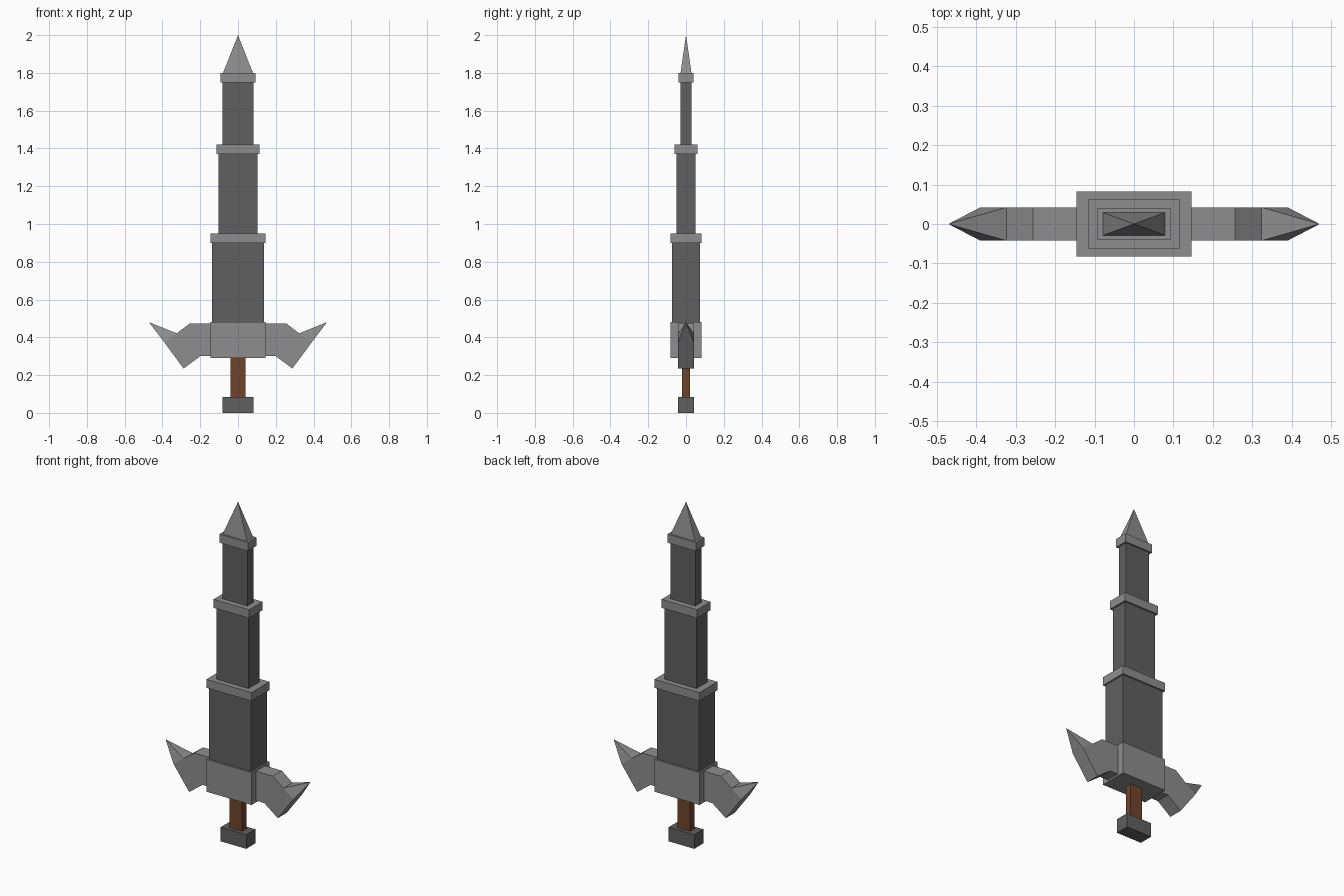
import bpy
import bmesh
from mathutils import Vector

if "Cube" in bpy.data.objects:
    bpy.data.objects.remove(bpy.data.objects["Cube"], do_unlink=True)


def material(name, rgb):
    mat = bpy.data.materials.new(name)
    mat.use_nodes = True
    mat.diffuse_color = (*rgb, 1)
    mat.node_tree.nodes["Principled BSDF"].inputs["Base Color"].default_value = (*rgb, 1)
    return mat


LIGHT = material("light steel", (0.27, 0.27, 0.27))
DARK = material("dark steel", (0.117, 0.117, 0.117))
BROWN = material("brown leather", (0.162, 0.06, 0.025))


def finish(name, bm, mat):
    bmesh.ops.recalc_face_normals(bm, faces=bm.faces)
    mesh = bpy.data.meshes.new(name)
    bm.to_mesh(mesh)
    bm.free()
    mesh.materials.append(mat)
    obj = bpy.data.objects.new(name, mesh)
    bpy.context.collection.objects.link(obj)
    return obj


def box(name, half_x, half_y, z0, z1, mat):
    bm = bmesh.new()
    bmesh.ops.create_cube(bm, size=2)
    for v in bm.verts:
        v.co = (v.co.x * half_x, v.co.y * half_y, z1 if v.co.z > 0 else z0)
    return finish(name, bm, mat)


def pyramid(name, base, apex, mat):
    bm = bmesh.new()
    corners = [bm.verts.new(p) for p in base]
    tip = bm.verts.new(apex)
    bm.faces.new(corners)
    for i, v in enumerate(corners):
        bm.faces.new((v, corners[(i + 1) % len(corners)], tip))
    return finish(name, bm, mat)


def prism(name, profile, half_y, mat):
    bm = bmesh.new()
    face = bm.faces.new([bm.verts.new((x, -half_y, z)) for x, z in profile])
    out = bmesh.ops.extrude_face_region(bm, geom=[face])["geom"]
    moved = [g for g in out if isinstance(g, bmesh.types.BMVert)]
    bmesh.ops.translate(bm, verts=moved, vec=Vector((0, 2 * half_y, 0)))
    return finish(name, bm, mat)


# Handle and central guard block
box("pommel", 0.083, 0.042, 0, 0.083, DARK)
box("grip", 0.04, 0.02, 0.083, 0.29, BROWN)
box("guard_block", 0.146, 0.083, 0.29, 0.48, LIGHT)

# Stepped blade, each section capped by a collar
sections = [
    ("lower", 0.137, 0.073, 0.48, 0.90, 0.146, 0.083),
    ("middle", 0.104, 0.051, 0.95, 1.37, 0.115, 0.062),
    ("upper", 0.081, 0.029, 1.42, 1.75, 0.092, 0.04),
]
for part, hx, hy, z0, z1, cx, cy in sections:
    box(part + "_blade", hx, hy, z0, z1, DARK)
    box(part + "_collar", cx, cy, z1, z1 + 0.05, LIGHT)

# Blade point
px, py, pz = 0.079, 0.029, 1.80
pyramid("blade_point",
        [(-px, -py, pz), (px, -py, pz), (px, py, pz), (-px, py, pz)],
        (0, 0, 2), LIGHT)

# Bent guard arms with upturned spikes
arm = [(0.146, 0.3), (0.2, 0.3), (0.288, 0.235), (0.39, 0.373),
       (0.324, 0.421), (0.256, 0.473), (0.146, 0.473)]
w = 0.042
for side, s in (("left", 1), ("right", -1)):
    prism(side + "_guard_arm", [(s * x, z) for x, z in arm], w, LIGHT)
    (ox, oz), (ix, iz) = arm[3], arm[4]
    pyramid(side + "_guard_spike",
            [(s * ix, -w, iz), (s * ox, -w, oz), (s * ox, w, oz), (s * ix, w, iz)],
            (s * 0.471, 0, 0.48), LIGHT)
